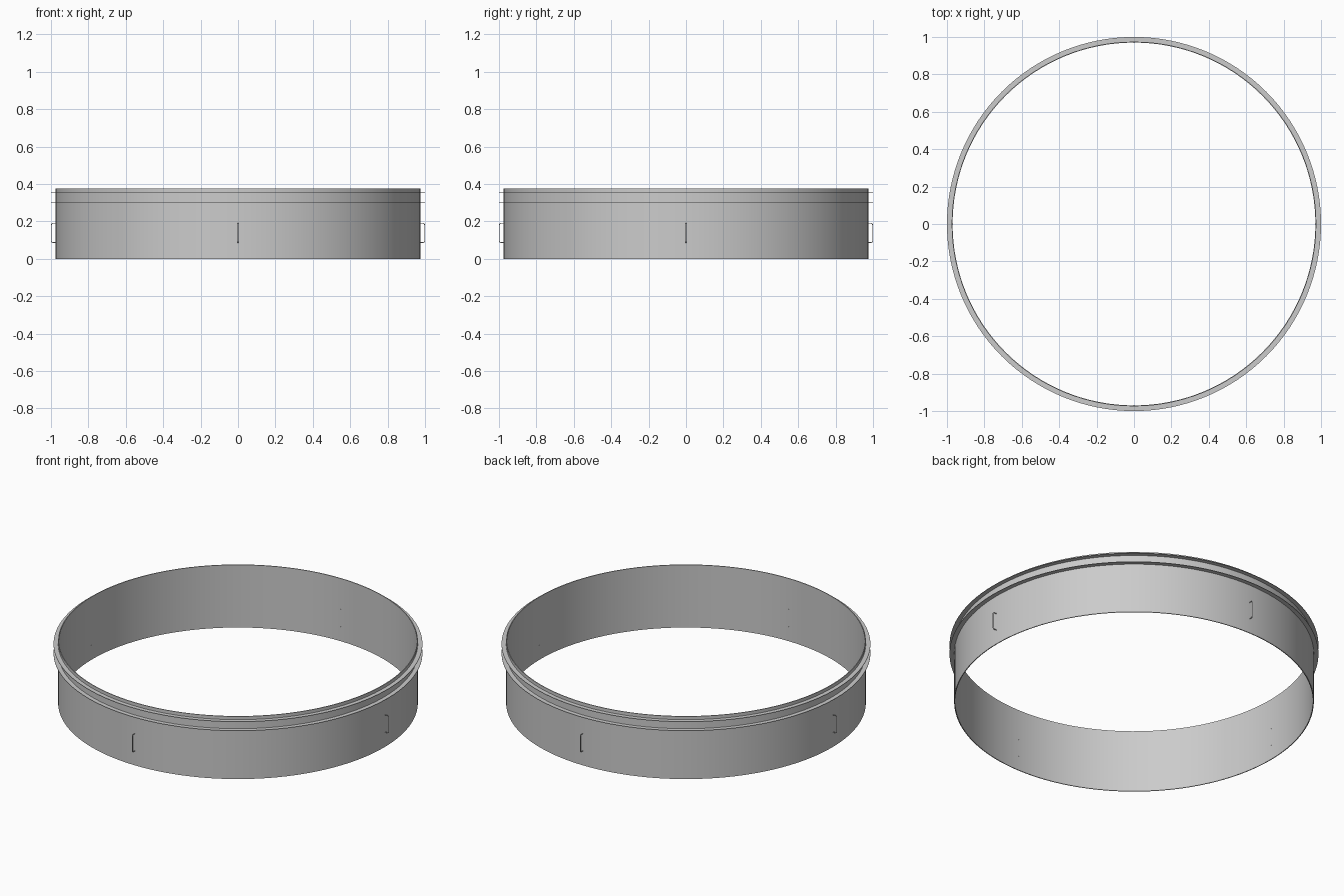
import bpy, bmesh, math
from mathutils import Matrix, Vector

if "Cube" in bpy.data.objects:
    bpy.data.objects.remove(bpy.data.objects["Cube"])

SEGMENTS = 128
R_IN, R_OUT, R_FLANGE = 0.970, 0.975, 1.0
HEIGHT = 0.375


def lathe_ring(name, profile):
    """Revolve a closed (radius, z) profile around the z axis."""
    bm = bmesh.new()
    loops = []
    for i in range(SEGMENTS):
        a = 2 * math.pi * i / SEGMENTS
        loops.append([bm.verts.new((r * math.cos(a), r * math.sin(a), z)) for r, z in profile])
    n = len(profile)
    for i in range(SEGMENTS):
        a, b = loops[i], loops[(i + 1) % SEGMENTS]
        for j in range(n):
            k = (j + 1) % n
            bm.faces.new((a[j], b[j], b[k], a[k]))
    bmesh.ops.recalc_face_normals(bm, faces=bm.faces)
    return finish(name, bm)


def finish(name, bm):
    mesh = bpy.data.meshes.new(name)
    bm.to_mesh(mesh)
    bm.free()
    obj = bpy.data.objects.new(name, mesh)
    bpy.context.collection.objects.link(obj)
    bpy.ops.object.select_all(action='DESELECT')
    bpy.context.view_layer.objects.active = obj
    obj.select_set(True)
    bpy.ops.object.shade_smooth_by_angle(angle=math.radians(35))
    return obj


def handle(name, angle, wire=0.002):
    """Thin wire bow with rounded corners, ends passing through the wall."""
    x0, x1, z0, z1, r = R_IN - 0.002, R_FLANGE - wire, 0.087, 0.19, 0.01
    path = [(x0, z0)]
    for cz, start in ((z0 + r, -90), (z1 - r, 0)):
        for s in range(5):
            t = math.radians(start + 22.5 * s)
            path.append((x1 - r + r * math.cos(t), cz + r * math.sin(t)))
    path.append((x0, z1))
    pts = [Vector((x, 0, z)) for x, z in path]
    bm = bmesh.new()
    rings, side, n = [], Vector((0, 1, 0)), 8
    for i, p in enumerate(pts):
        tangent = (pts[min(i + 1, len(pts) - 1)] - pts[max(i - 1, 0)]).normalized()
        if i in (0, len(pts) - 1):
            tangent = Vector((1 if i == 0 else -1, 0, 0))
        up = tangent.cross(side)
        rings.append([bm.verts.new(p + wire * (side * math.cos(2 * math.pi * k / n)
                                               + up * math.sin(2 * math.pi * k / n)))
                      for k in range(n)])
    for a, b in zip(rings, rings[1:]):
        for k in range(n):
            m = (k + 1) % n
            bm.faces.new((a[k], a[m], b[m], b[k]))
    bm.faces.new(rings[0])
    bm.faces.new(rings[-1])
    bmesh.ops.recalc_face_normals(bm, faces=bm.faces)
    bm.transform(Matrix.Rotation(angle, 4, 'Z'))
    return finish(name, bm)


# Thin cylindrical wall with two narrow flanges near the top
t = 0.0015
profile = [(R_IN, 0), (R_OUT, 0)]
for z in (0.30, 0.354):
    profile += [(R_OUT, z - t), (R_FLANGE, z - t), (R_FLANGE, z + t), (R_OUT, z + t)]
profile += [(R_OUT, HEIGHT), (R_IN, HEIGHT)]
lathe_ring("flanged_ring_wall", profile)

# Four wire handles, one on each side
for i, label in enumerate(("right", "back", "left", "front")):
    handle(label + "_handle", i * math.pi / 2)
